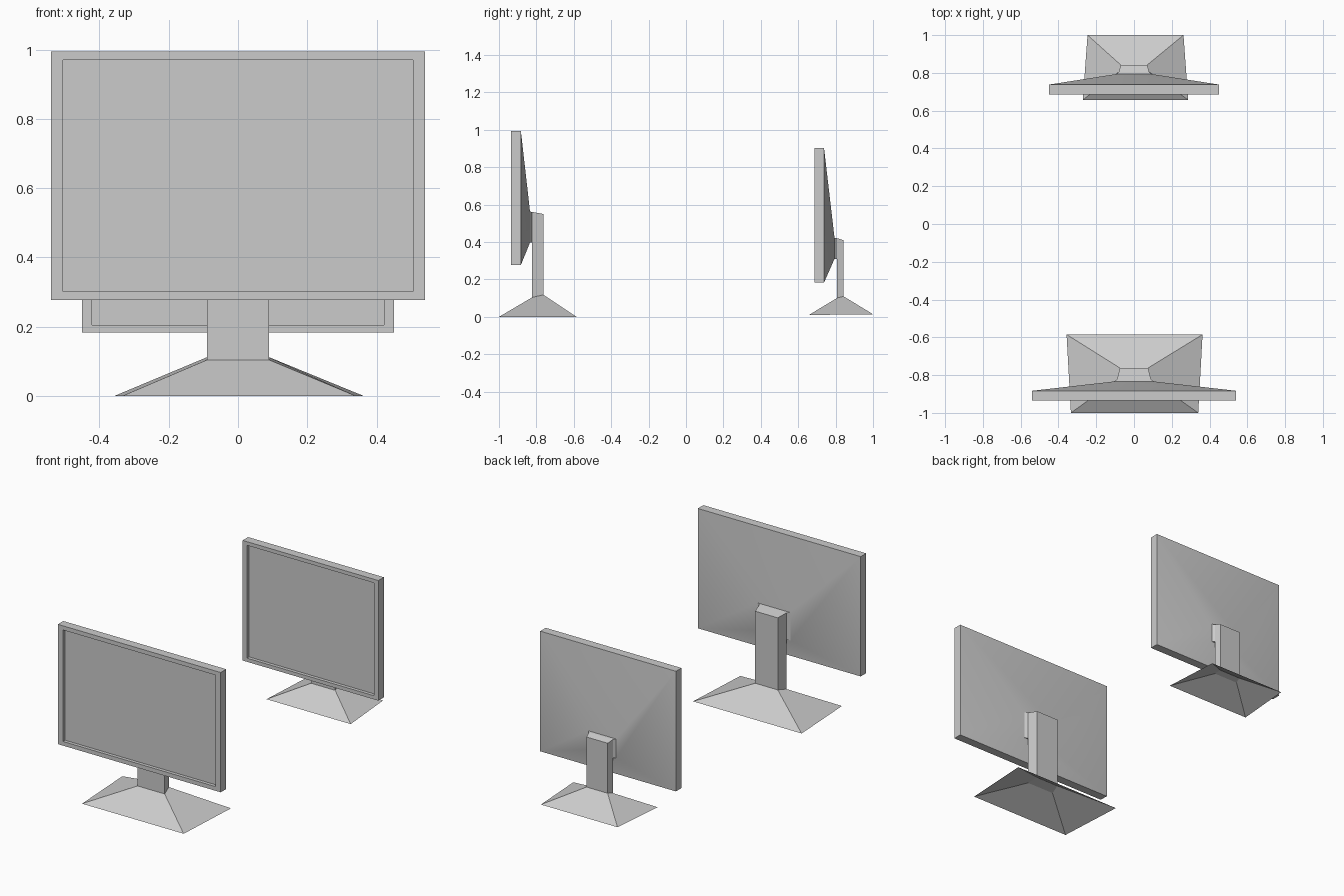
import bpy, bmesh
from math import radians

if "Cube" in bpy.data.objects:
    bpy.data.objects.remove(bpy.data.objects["Cube"])


def loft(name, rings, cap_start=True, cap_end=True, smooth=False):
    """Skin consecutive rings of points into one mesh object."""
    bm = bmesh.new()
    loops = [[bm.verts.new(p) for p in ring] for ring in rings]
    n = len(loops[0])
    for a, b in zip(loops, loops[1:]):
        for i in range(n):
            j = (i + 1) % n
            bm.faces.new((a[i], a[j], b[j], b[i]))
    if cap_start:
        bm.faces.new(loops[0][::-1])
    if cap_end:
        bm.faces.new(loops[-1])
    bmesh.ops.recalc_face_normals(bm, faces=bm.faces)
    mesh = bpy.data.meshes.new(name)
    bm.to_mesh(mesh)
    bm.free()
    obj = bpy.data.objects.new(name, mesh)
    bpy.context.collection.objects.link(obj)
    if smooth:
        bpy.ops.object.select_all(action='DESELECT')
        bpy.context.view_layer.objects.active = obj
        obj.select_set(True)
        bpy.ops.object.shade_smooth_by_angle(angle=radians(30))
    return obj


def upright(hw, z0, z1, y):
    """Rectangle facing the front."""
    return [(-hw, y, z0), (hw, y, z0), (hw, y, z1), (-hw, y, z1)]


def level(front, back, x=0):
    """Level trapezoid; front and back are (half width, y, z)."""
    (fw, fy, fz), (bw, by, bz) = front, back
    return [(x - fw, fy, fz), (x + fw, fy, fz), (x + bw, by, bz), (x - bw, by, bz)]


def monitor(tag, y, hw, z0, z1, rim, pad, neck, base, base_x):
    y_front, y_edge, y_pad, y_neck, y_back = y
    pad_w, pad_z0, pad_z1 = pad
    neck_fw, neck_bw, neck_top, foot_f, foot_b = neck

    # Screen housing: recessed display, rim, edge and tapered back
    inner = (hw - rim[0], z0 + rim[1], z1 - rim[1])
    loft(tag + "_screen", [
        upright(*inner, y_front + 0.02),
        upright(*inner, y_front),
        upright(hw, z0, z1, y_front),
        upright(hw, z0, z1, y_edge),
        upright(pad_w, pad_z0, pad_z1, y_pad),
    ], smooth=True)

    # Flared mount between the back and the neck
    loft(tag + "_mount", [
        upright(pad_w, pad_z0, pad_z1, y_pad),
        upright(neck_fw, pad_z0, pad_z1 - 0.002, y_neck),
    ])

    # Tapered neck
    loft(tag + "_neck", [
        level((neck_fw, y_neck, foot_f), (neck_bw, y_back, foot_b)),
        level((neck_fw, y_neck, pad_z1 - 0.002), (neck_bw, y_back, neck_top)),
    ])

    # Hollow pyramid foot, open underneath
    loft(tag + "_base", [
        level(*base, x=base_x),
        level((neck_fw, y_neck, foot_f), (neck_bw, y_back, foot_b)),
    ], cap_start=False, cap_end=False)


monitor("wide_monitor", (-0.935, -0.883, -0.834, -0.823, -0.762),
        0.54, 0.277, 0.995, (0.035, 0.025),
        (0.108, 0.397, 0.563), (0.09, 0.075, 0.55, 0.104, 0.118),
        ((0.337, -1.0, 0.0), (0.36, -0.585, 0.0)), 0.003)

monitor("narrow_monitor", (0.686, 0.738, 0.794, 0.806, 0.842),
        0.45, 0.183, 0.903, (0.029, 0.022),
        (0.092, 0.31, 0.423), (0.08, 0.07, 0.41, 0.1, 0.11),
        ((0.279, 0.657, 0.01), (0.254, 1.0, 0.014)), 0.008)
